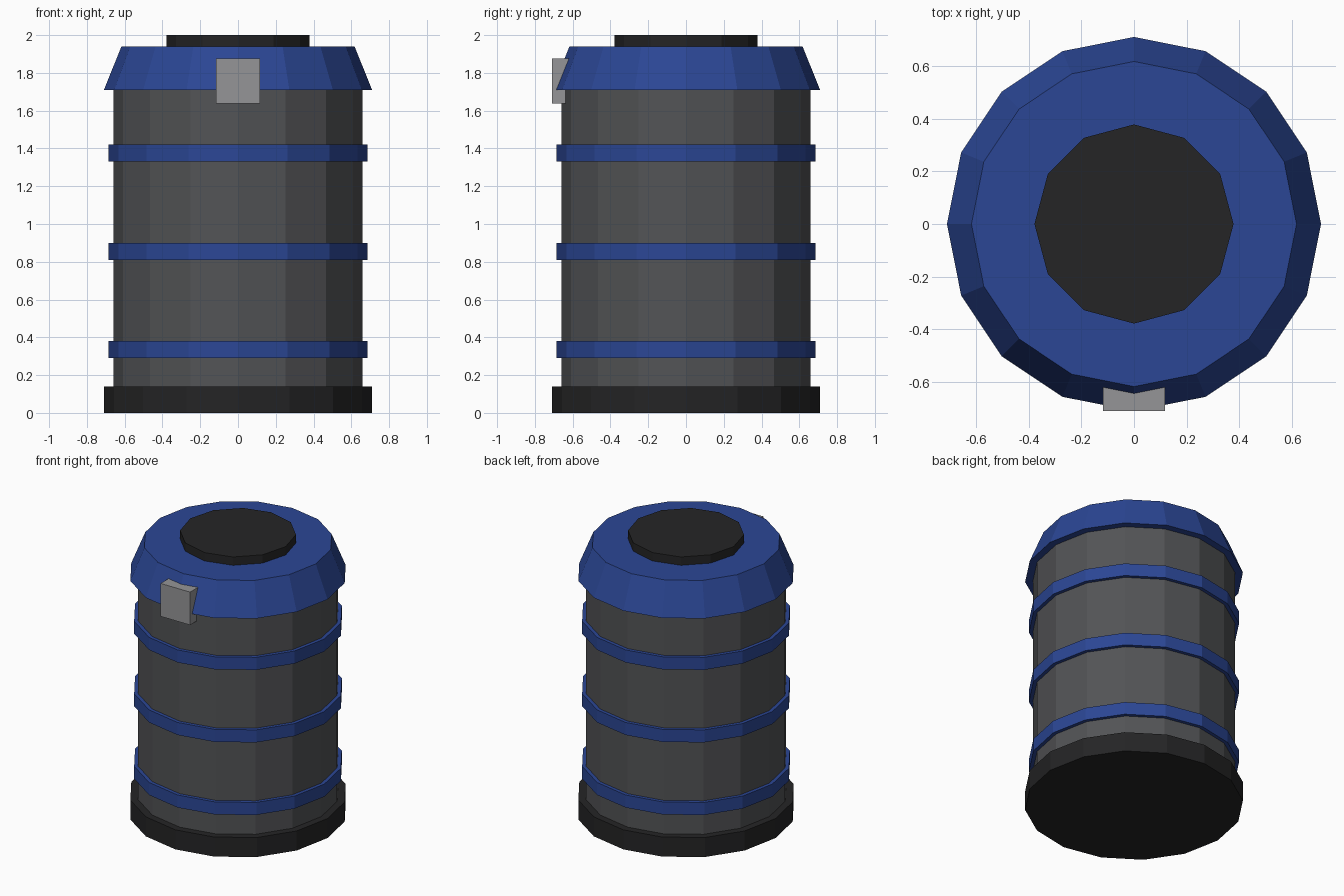
import bpy

if "Cube" in bpy.data.objects:
    bpy.data.objects.remove(bpy.data.objects["Cube"])


def material(name, rgb):
    m = bpy.data.materials.new(name)
    m.diffuse_color = (*rgb, 1)
    m.use_nodes = True
    m.node_tree.nodes["Principled BSDF"].inputs["Base Color"].default_value = m.diffuse_color
    return m


BLUE = material("blue", (0.024, 0.062, 0.30))
GREY = material("dark_grey", (0.085, 0.087, 0.092))
BLACK = material("black", (0.018, 0.018, 0.019))
STEEL = material("steel", (0.30, 0.30, 0.31))


def drum(name, z0, z1, r0, r1, mat, sides=16):
    """Flat-sided cylinder or cone frustum between two heights."""
    bpy.ops.mesh.primitive_cone_add(vertices=sides, radius1=r0, radius2=r1,
                                    depth=z1 - z0, location=(0, 0, (z0 + z1) / 2))
    ob = bpy.context.object
    ob.name = name
    ob.data.materials.append(mat)
    return ob


# Base, barrel body, lid and cap
drum("base", 0, 0.14, 0.71, 0.71, BLACK)
drum("body", 0.10, 1.75, 0.66, 0.66, GREY)
drum("lid", 1.71, 1.94, 0.71, 0.617, BLUE)
drum("lid_cap", 1.92, 2.0, 0.378, 0.378, BLACK, sides=12)

# Three hoops around the body
for i in range(3):
    z = 0.335 + 0.52 * i
    drum(f"hoop_{i + 1}", z - 0.045, z + 0.045, 0.685, 0.685, BLUE)

# Latch plate on the front
bpy.ops.mesh.primitive_cube_add(size=1, location=(0, -0.65, 1.757))
latch = bpy.context.object
latch.name = "latch"
latch.scale = (0.234, 0.12, 0.236)
latch.data.materials.append(STEEL)
